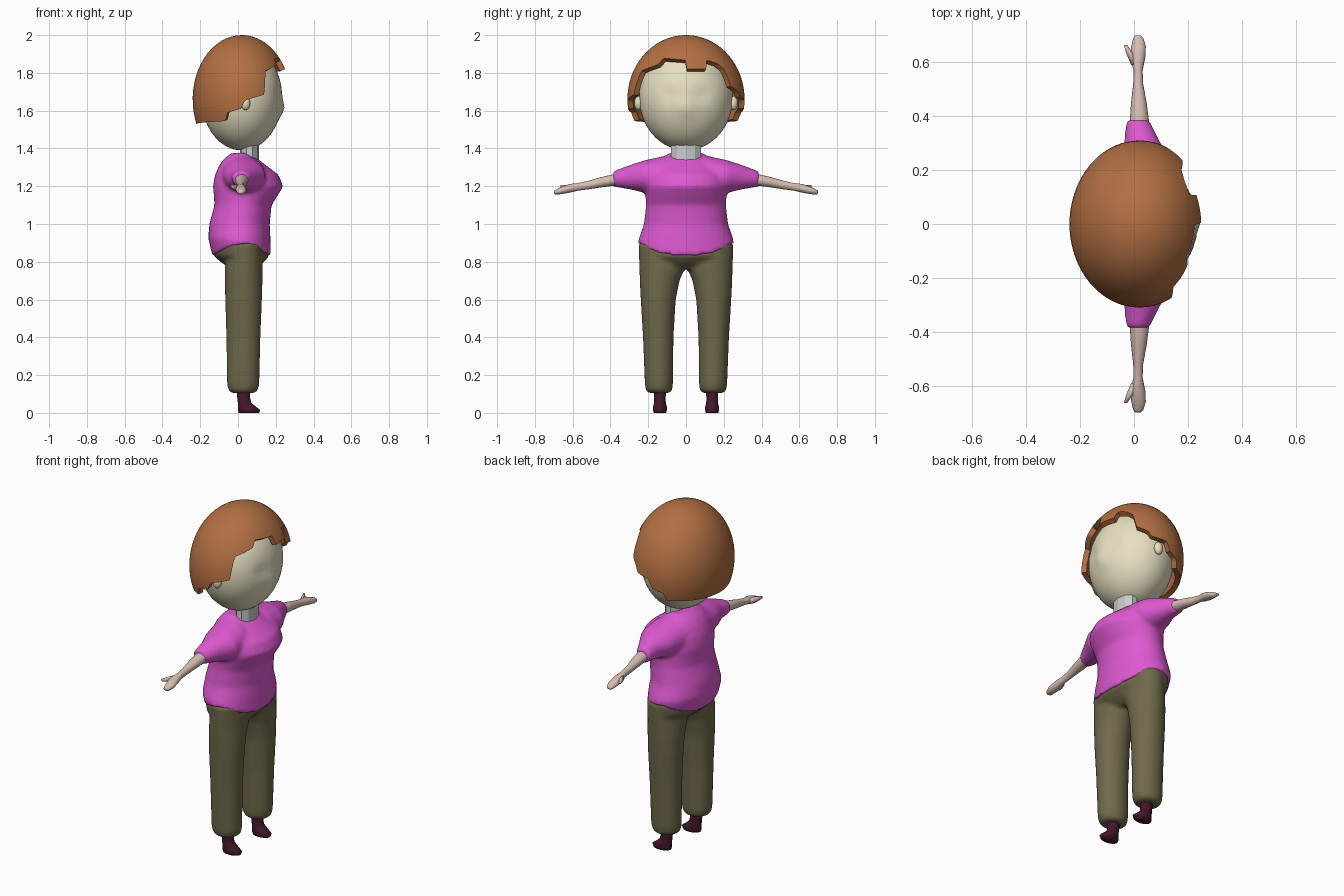
import bpy, bmesh, math
from mathutils import Vector

if "Cube" in bpy.data.objects:
    bpy.data.objects.remove(bpy.data.objects["Cube"])


def material(name, rgb):
    m = bpy.data.materials.new(name)
    m.diffuse_color = (*rgb, 1)
    m.use_nodes = True
    m.node_tree.nodes["Principled BSDF"].inputs["Base Color"].default_value = m.diffuse_color
    return m


HAIR = material("hair", (0.45, 0.16, 0.055))
FACE = material("face", (0.80, 0.75, 0.54))
SKIN = material("skin", (0.67, 0.51, 0.44))
SHIRT = material("shirt", (0.73, 0.10, 0.64))
PANTS = material("pants", (0.16, 0.14, 0.07))
SHOE = material("shoe", (0.06, 0.008, 0.026))


def finish(bm, name, mat=None, smooth=True, normals=True):
    if normals:
        bmesh.ops.recalc_face_normals(bm, faces=bm.faces)
    me = bpy.data.meshes.new(name)
    bm.to_mesh(me)
    bm.free()
    ob = bpy.data.objects.new(name, me)
    bpy.context.collection.objects.link(ob)
    for p in me.polygons:
        p.use_smooth = smooth
    if mat:
        me.materials.append(mat)
    return ob


def skin_rings(bm, rings):
    loops = [[bm.verts.new(p) for p in r] for r in rings]
    n = len(loops[0])
    for a, b in zip(loops, loops[1:]):
        for i in range(n):
            j = (i + 1) % n
            bm.faces.new((a[i], a[j], b[j], b[i]))
    bm.faces.new(loops[0])
    bm.faces.new(loops[-1])


def upright(bm, sections, n=24, lift=0):
    """Loft up z; section = z, xmin, xmax, ymin, ymax. lift raises the sides of the first ring."""
    rings = []
    for k, (z, x0, x1, y0, y1) in enumerate(sections):
        ring = []
        for i in range(n):
            c, s = math.cos(math.tau * i / n), math.sin(math.tau * i / n)
            ring.append(((x0 + x1) / 2 + (x1 - x0) / 2 * c, (y0 + y1) / 2 + (y1 - y0) / 2 * s,
                         z + (lift * abs(s) ** 3 if k == 0 else 0)))
        rings.append(ring)
    skin_rings(bm, rings)


def sideways(bm, sections, side, n=16):
    """Loft along y; section = y, xmin, xmax, zmin, zmax."""
    skin_rings(bm, [[((x0 + x1) / 2 + (x1 - x0) / 2 * math.cos(math.tau * i / n), side * y,
                      (z0 + z1) / 2 + (z1 - z0) / 2 * math.sin(math.tau * i / n))
                     for i in range(n)] for y, x0, x1, z0, z1 in sections])


def blend(ob, iterations):
    r = ob.modifiers.new("fuse", "REMESH")
    r.mode = "VOXEL"
    r.voxel_size = 0.011
    r.use_smooth_shade = True
    s = ob.modifiers.new("soften", "SMOOTH")
    s.factor = 0.5
    s.iterations = iterations


# Shirt: torso and sleeves fused together
bm = bmesh.new()
upright(bm, [(z, a, b, -w, w) for z, a, b, w in (
    (.83, -.135, .175, .255), (.925, -.158, .172, .25), (1.0, -.152, .168, .223),
    (1.1, -.125, .178, .212), (1.15, -.128, .21, .215), (1.2, -.133, .24, .22),
    (1.26, -.122, .215, .21), (1.31, -.1, .15, .18), (1.345, -.075, .105, .14),
    (1.375, -.035, .065, .09))], 32, .07)
for side in (-1, 1):
    sideways(bm, ((0, -.07, .12, 1.15, 1.36), (.12, -.09, .15, 1.145, 1.36),
                  (.22, -.07, .145, 1.165, 1.338), (.3, -.037, .1, 1.183, 1.312),
                  (.385, -.03, .058, 1.197, 1.28)), side)
blend(finish(bm, "shirt", SHIRT), 7)

# Trousers: hips and two legs fused together
bm = bmesh.new()
upright(bm, [(.76, -.03, .09, -.13, .13), (.79, -.08, .13, -.2, .2), (.83, -.128, .165, -.243, .243),
             (.9, -.135, .15, -.247, .247)])
for s in (-1, 1):
    upright(bm, [(z, a, b, s * i, s * o) for z, a, b, i, o in (
        (.105, -.03, .085, .09, .195), (.118, -.05, .105, .074, .212), (.15, -.058, .113, .069, .218),
        (.4, -.062, .119, .066, .228), (.6, -.068, .127, .054, .24), (.7, -.07, .13, .034, .245),
        (.76, -.07, .132, .008, .247), (.9, -.055, .13, 0, .252))])
blend(finish(bm, "trousers", PANTS), 4)

# Arms with thumbs, and shoes
for s, label in ((-1, "right"), (1, "left")):
    bm = bmesh.new()
    sideways(bm, ((.33, -.015, .055, 1.2, 1.268), (.38, -.016, .056, 1.203, 1.264),
                  (.45, -.011, .047, 1.194, 1.248), (.52, -.003, .034, 1.183, 1.228),
                  (.57, -.001, .032, 1.177, 1.217), (.62, -.016, .042, 1.165, 1.211),
                  (.66, -.01, .044, 1.158, 1.196), (.69, -.003, .035, 1.156, 1.182),
                  (.7, .004, .026, 1.162, 1.176)), s)
    sideways(bm, ((.59, -.01, .015, 1.175, 1.208), (.63, -.027, 0, 1.178, 1.208),
                  (.664, -.038, -.025, 1.19, 1.206)), s, 10)
    finish(bm, label + "_arm", SKIN)
    bm = bmesh.new()
    upright(bm, [(z, a, b, s * .138 - w, s * .138 + w) for z, a, b, w in (
        (0, .004, .112, .033), (.015, -.001, .118, .037), (.035, 0, .092, .036),
        (.055, -.001, .07, .031), (.08, -.004, .064, .03), (.13, -.008, .066, .034))], 16)
    finish(bm, label + "_shoe", SHOE)

# Neck: faceted column
bm = bmesh.new()
upright(bm, [(1.33, .01, .112, -.083, .083), (1.43, .01, .112, -.083, .083)], 10)
finish(bm, "neck", None, False)

# Head: egg with a soft nose and shallow eye sockets
bm = bmesh.new()
bmesh.ops.create_uvsphere(bm, u_segments=48, v_segments=32, radius=1)
for v in bm.verts:
    v.co = Vector((.02 + .214 * v.co.x, .248 * v.co.y, 1.67 + .28 * v.co.z))
    if v.co.x > .05:
        x, y, z = v.co
        v.co.x += .016 * math.exp(-(y / .035) ** 2 - ((z - 1.61) / .04) ** 2)
        v.co.x -= .012 * math.exp(-((abs(y) - .085) / .04) ** 2 - ((z - 1.685) / .035) ** 2)
finish(bm, "head", FACE)

# Ears
for s, label in ((-1, "right"), (1, "left")):
    bm = bmesh.new()
    bmesh.ops.create_uvsphere(bm, u_segments=16, v_segments=12, radius=1)
    for v in bm.verts:
        v.co = Vector((.04 + .025 * v.co.x, s * .252 + .022 * v.co.y, 1.64 + .037 * v.co.z))
    finish(bm, label + "_ear", FACE)

# Hair: thick cap whose lower edge follows stepped locks (angle from the face, height)
LEFT = ((0, 1.82), (23, 1.82), (26, 1.868), (40, 1.85), (47, 1.82), (51, 1.73), (64, 1.70), (68, 1.67),
        (88, 1.66), (93, 1.61), (106, 1.59), (111, 1.545), (180, 1.53))
RIGHT = ((0, 1.868), (30, 1.878), (34, 1.845), (44, 1.83), (58, 1.81), (63, 1.685), (86, 1.655),
         (91, 1.61), (107, 1.59), (111, 1.545), (180, 1.53))


def edge_height(deg):
    keys = LEFT if deg >= 0 else RIGHT
    d = abs(deg)
    for (a, za), (b, zb) in zip(keys, keys[1:]):
        if d <= b:
            return za + (zb - za) * (d - a) / (b - a)
    return keys[-1][1]


bm = bmesh.new()
N, M = 180, 18
top = bm.verts.new((.02, 0, 2.0))
cols = []
for i in range(N):
    t = math.radians(i * 360 / N - 179)
    limit = math.acos((edge_height(math.degrees(t)) - 1.66) / .34)
    cols.append([bm.verts.new((.02 + .26 * math.sin(limit * j / M) * math.cos(t),
                               .31 * math.sin(limit * j / M) * math.sin(t),
                               1.66 + .34 * math.cos(limit * j / M))) for j in range(1, M + 1)])
for i in range(N):
    a, b = cols[i], cols[(i + 1) % N]
    bm.faces.new((top, a[0], b[0]))
    for j in range(M - 1):
        bm.faces.new((a[j], a[j + 1], b[j + 1], b[j]))
hair = finish(bm, "hair", HAIR, normals=False)
m = hair.modifiers.new("thickness", "SOLIDIFY")
m.thickness = .03
m.offset = -1
m = hair.modifiers.new("crisp_rim", "EDGE_SPLIT")
m.split_angle = math.radians(40)
